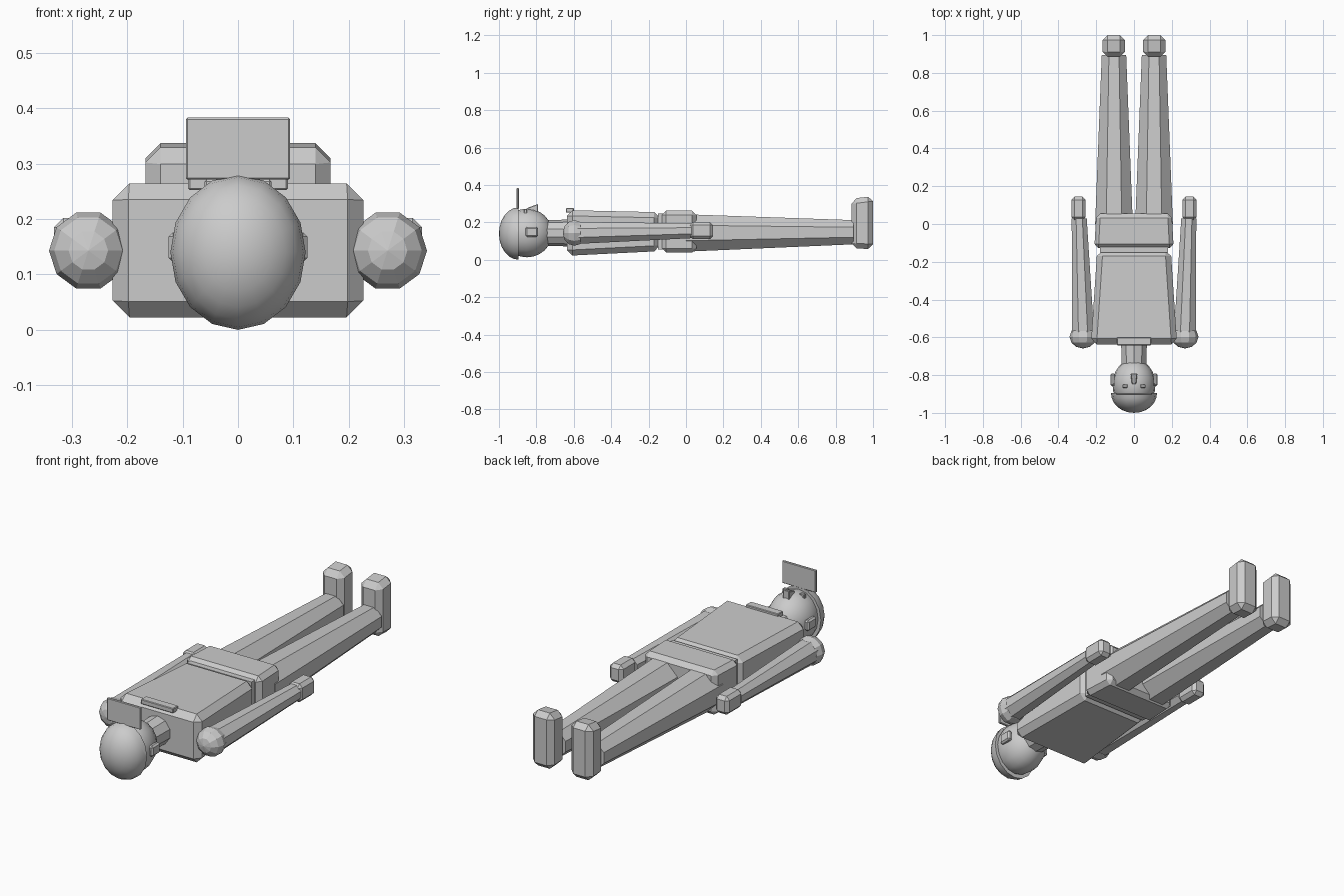
import bpy, bmesh, math
from mathutils import Matrix, Vector

if "Cube" in bpy.data.objects:
    bpy.data.objects.remove(bpy.data.objects["Cube"])

CZ = 0.143  # height of the body axis


def finish(name, bm, bevel=0.0, smooth=None):
    bmesh.ops.recalc_face_normals(bm, faces=bm.faces)
    me = bpy.data.meshes.new(name)
    bm.to_mesh(me)
    bm.free()
    ob = bpy.data.objects.new(name, me)
    bpy.context.collection.objects.link(ob)
    if bevel:
        m = ob.modifiers.new("bevel", 'BEVEL')
        m.width, m.segments, m.limit_method = bevel, 1, 'NONE'
    if smooth:
        bpy.ops.object.select_all(action='DESELECT')
        ob.select_set(True)
        bpy.context.view_layer.objects.active = ob
        bpy.ops.object.shade_smooth_by_angle(angle=math.radians(smooth))
    return ob


def loft(name, sections, bevel=0.0):
    """Box running along y; each section is (y, x, z, half width, half height)."""
    bm = bmesh.new()
    rings = [[bm.verts.new((x + sx * w, y, z + sz * h))
              for sx, sz in ((-1, -1), (1, -1), (1, 1), (-1, 1))]
             for y, x, z, w, h in sections]
    for a, b in zip(rings, rings[1:]):
        for i in range(4):
            j = (i + 1) % 4
            bm.faces.new((a[i], a[j], b[j], b[i]))
    bm.faces.new(rings[0])
    bm.faces.new(rings[-1])
    return finish(name, bm, bevel)


def limb(name, p0, p1, r0, r1, sides):
    """Tapered prism between two points, flat side up."""
    bm = bmesh.new()
    rings = []
    for p, r in ((p0, r0), (p1, r1)):
        ring = []
        for i in range(sides):
            a = math.tau * (i + 0.5) / sides
            ring.append(bm.verts.new((p[0] + r * math.cos(a), p[1], p[2] + r * math.sin(a))))
        rings.append(ring)
    for i in range(sides):
        j = (i + 1) % sides
        bm.faces.new((rings[0][i], rings[0][j], rings[1][j], rings[1][i]))
    bm.faces.new(rings[0])
    bm.faces.new(rings[1])
    return finish(name, bm)


def ball(name, loc, radii, seg, rings, smooth=None, half=False):
    """Ellipsoid with poles along y; half keeps only the -y dome."""
    bm = bmesh.new()
    bmesh.ops.create_uvsphere(bm, u_segments=seg, v_segments=rings, radius=1)
    bmesh.ops.rotate(bm, verts=bm.verts, matrix=Matrix.Rotation(math.pi / 2, 3, 'X'))
    # put a vertex at the top of each ring
    if seg % 4:
        bmesh.ops.rotate(bm, verts=bm.verts, matrix=Matrix.Rotation(math.pi / 2, 3, 'Y'))
    if half:
        bmesh.ops.bisect_plane(bm, geom=bm.verts[:] + bm.edges[:] + bm.faces[:],
                               plane_co=(0, 0, 0), plane_no=(0, 1, 0), clear_outer=True)
        bmesh.ops.holes_fill(bm, edges=[e for e in bm.edges if e.is_boundary], sides=0)
    bmesh.ops.scale(bm, verts=bm.verts, vec=Vector(radii))
    bmesh.ops.translate(bm, verts=bm.verts, vec=Vector(loc))
    return finish(name, bm, smooth=smooth)


# head, cap and visor
ball("head", (0, -0.85, 0.143), (0.114, 0.135, 0.13), 16, 12, smooth=40)
ball("cap", (0, -0.895, 0.14), (0.122, 0.105, 0.14), 16, 12, smooth=40, half=True)
loft("visor", [(-0.906, 0, 0.327, 0.094, 0.056), (-0.894, 0, 0.327, 0.094, 0.056)], 0.003)
loft("nose", [(-0.848, 0, 0.262, 0.011, 0.015), (-0.792, 0, 0.27, 0.018, 0.028)], 0.003)
limb("neck", (0, -0.76, CZ), (0, -0.62, CZ), 0.068, 0.072, 10)

# trunk
loft("torso", [(-0.637, 0, CZ, 0.228, 0.122), (-0.14, 0, 0.15, 0.195, 0.104)], 0.03)
loft("collar", [(-0.642, 0, 0.264, 0.09, 0.012), (-0.6, 0, 0.264, 0.09, 0.012)], 0.003)
loft("belt", [(-0.15, 0, 0.15, 0.18, 0.096), (-0.11, 0, 0.15, 0.18, 0.096)])
loft("hips", [(-0.128, 0, 0.15, 0.21, 0.112), (0.055, 0, 0.15, 0.2, 0.112)], 0.022)

# paired parts
for s, side in ((-1, "left"), (1, "right")):
    loft(side + "_eye", [(-0.867, s * 0.047, 0.255, 0.013, 0.016),
                         (-0.849, s * 0.047, 0.255, 0.013, 0.016)], 0.003)
    loft(side + "_ear", [(-0.858, s * 0.112, 0.149, 0.013, 0.027),
                         (-0.792, s * 0.112, 0.149, 0.013, 0.027)], 0.008)
    ball(side + "_shoulder", (s * 0.27, -0.597, CZ), (0.071, 0.062, 0.072), 10, 6)
    limb(side + "_arm", (s * 0.269, -0.6, CZ), (s * 0.29, 0.03, 0.155), 0.064, 0.043, 8)
    loft(side + "_hand", [(0.02, s * 0.294, 0.156, 0.038, 0.046),
                          (0.145, s * 0.294, 0.156, 0.038, 0.046)], 0.017)
    limb(side + "_leg", (s * 0.106, 0, CZ), (s * 0.106, 0.895, 0.147), 0.108, 0.07, 8)
    loft(side + "_foot", [(0.885, s * 0.107, 0.194, 0.06, 0.132),
                          (1.0, s * 0.107, 0.198, 0.06, 0.142)], 0.027)
